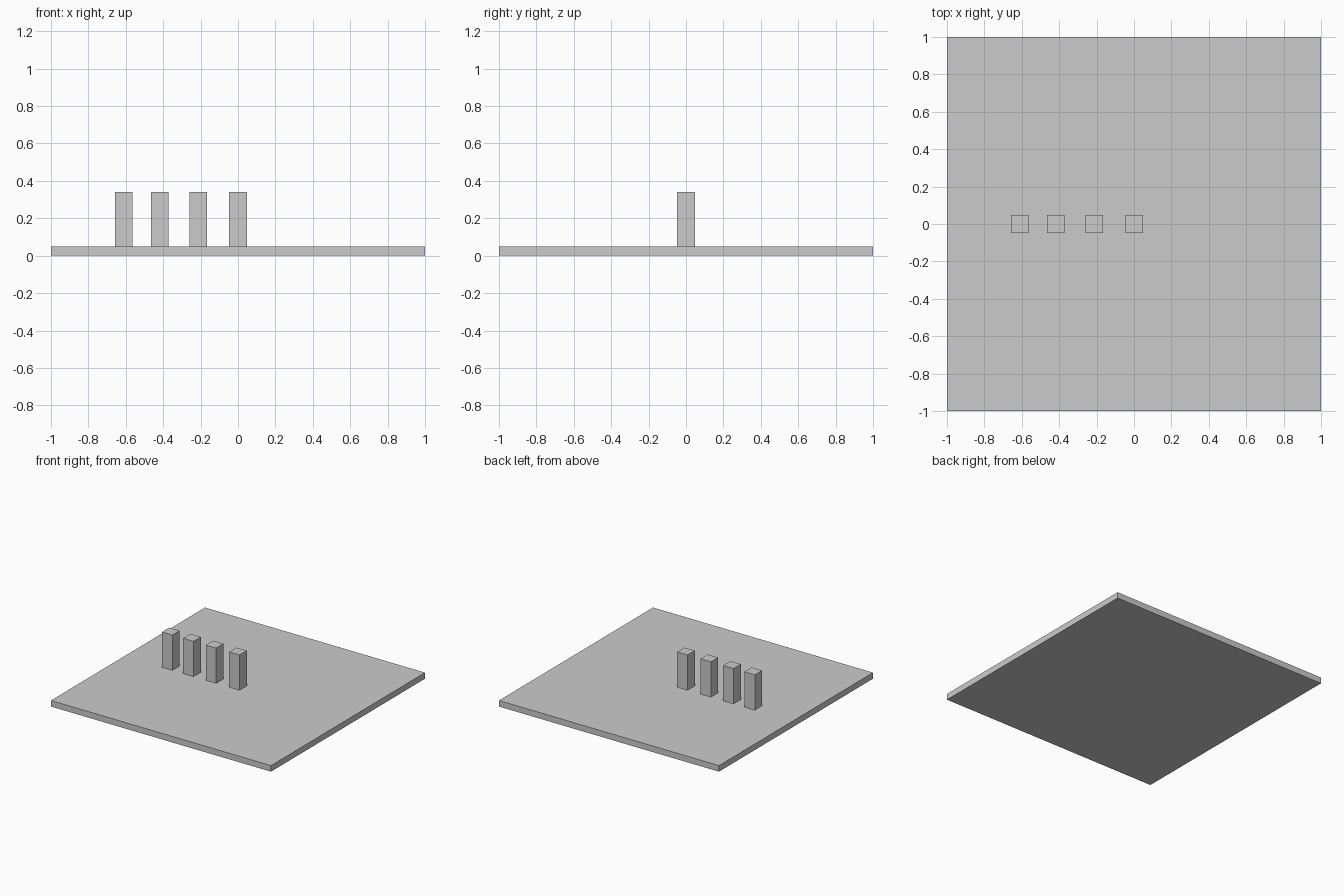
import bpy

if "Cube" in bpy.data.objects:
    bpy.data.objects.remove(bpy.data.objects["Cube"], do_unlink=True)

# Single plain grey
COLOUR = (0.6, 0.6, 0.6, 1.0)
grey = bpy.data.materials.new("plain_grey")
grey.use_nodes = True
grey.diffuse_color = COLOUR
grey.node_tree.nodes["Principled BSDF"].inputs["Base Color"].default_value = COLOUR

BASE_TOP = 0.05
POST_TOP = 0.34
POST_WIDTH = 0.094


def box(name, x, bottom, top, width):
    """Square upright block centred on y = 0."""
    bpy.ops.mesh.primitive_cube_add(size=1, location=(x, 0, (bottom + top) / 2))
    part = bpy.context.object
    part.name = name
    part.scale = (width, width, top - bottom)
    bpy.ops.object.transform_apply(location=False, rotation=False, scale=True)
    part.data.materials.append(grey)
    return part


# Flat square base
box("base_plate", 0, 0, BASE_TOP, 2)

# Row of posts, from the centre towards the right side
for number, x in enumerate((0, -0.212, -0.418, -0.611), start=1):
    box(f"post_{number}", x, BASE_TOP, POST_TOP, POST_WIDTH)
